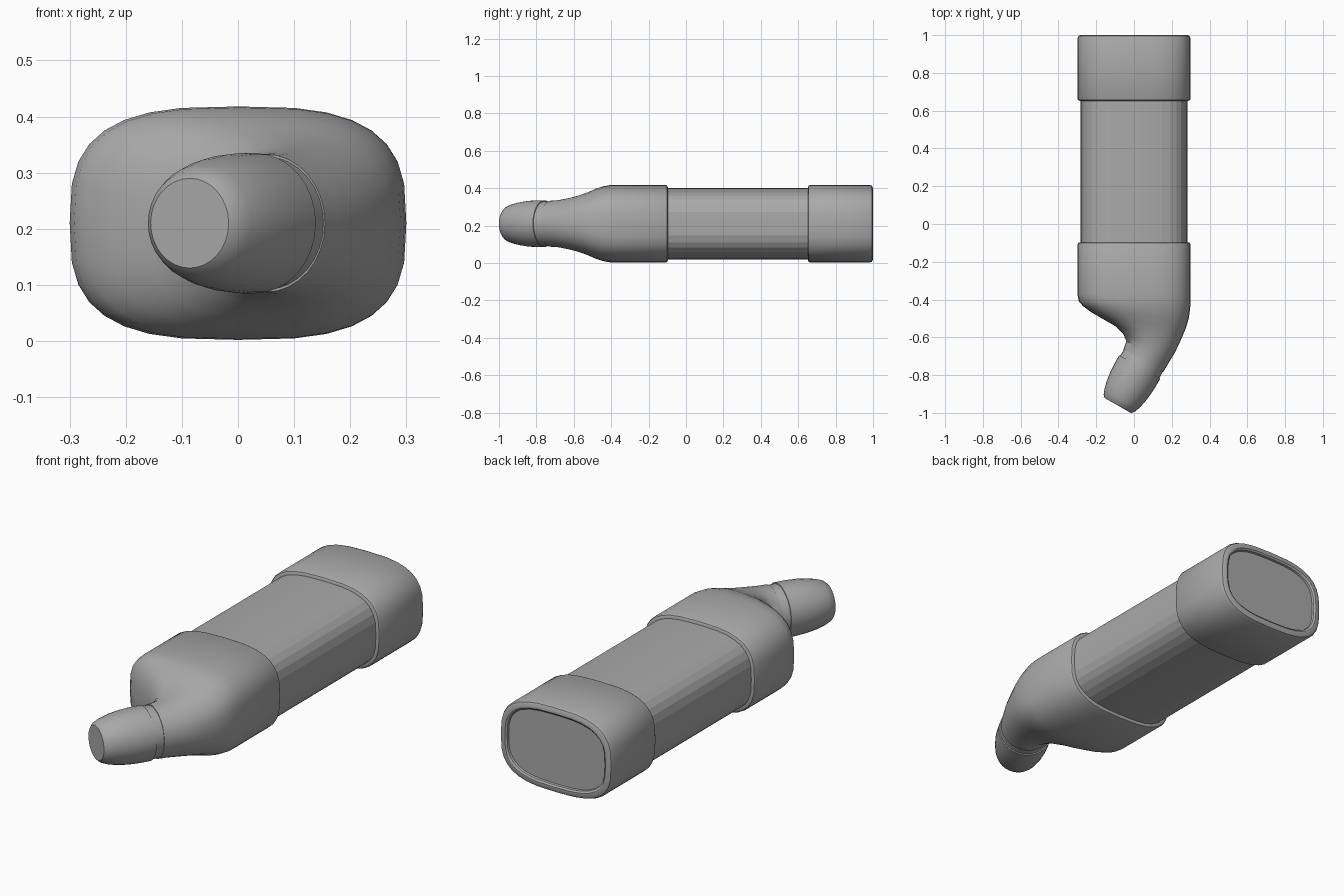
import bpy, bmesh, math
from mathutils import Vector

cube = bpy.data.objects.get("Cube")
if cube:
    bpy.data.objects.remove(cube)

SIDES = 32
MID_Z = 0.21

grey = bpy.data.materials.new("plain grey")
grey.use_nodes = True
colour = (0.4, 0.4, 0.4, 1)
grey.diffuse_color = colour
grey.node_tree.nodes["Principled BSDF"].inputs["Base Color"].default_value = colour


def ring(bm, left, right, half_h, power):
    """Superellipse ring spanning two side points, upright in z."""
    left, right = Vector((*left, MID_Z)), Vector((*right, MID_Z))
    mid, arm = (left + right) / 2, (right - left) / 2
    verts = []
    for i in range(SIDES):
        a = 2 * math.pi * i / SIDES
        c, s = math.cos(a), math.sin(a)
        u = math.copysign(abs(c) ** (2 / power), c)
        v = math.copysign(abs(s) ** (2 / power), s)
        verts.append(bm.verts.new(mid + arm * u + Vector((0, 0, half_h * v))))
    return verts


def loft(name, sections, angle):
    """Skin a list of (left, right, half height, power) rings and cap both ends."""
    bm = bmesh.new()
    rings = [ring(bm, *s) for s in sections]
    for a, b in zip(rings, rings[1:]):
        for i in range(SIDES):
            j = (i + 1) % SIDES
            bm.faces.new((a[i], a[j], b[j], b[i]))
    bm.faces.new(rings[0])
    bm.faces.new(rings[-1])
    bmesh.ops.recalc_face_normals(bm, faces=bm.faces)
    mesh = bpy.data.meshes.new(name)
    bm.to_mesh(mesh)
    bm.free()
    mesh.materials.append(grey)
    obj = bpy.data.objects.new(name, mesh)
    bpy.context.collection.objects.link(obj)
    bpy.ops.object.select_all(action='DESELECT')
    obj.select_set(True)
    bpy.context.view_layer.objects.active = obj
    bpy.ops.object.shade_smooth_by_angle(angle=math.radians(angle))
    return obj


def straight(y, inset=0.0):
    """Full-width section at y, shrunk evenly by inset."""
    return ((-0.3 + inset, y), (0.3 - inset, y), 0.208 - inset, 3)


# Rounded lip where a cap meets the body, from body surface to full size
LIP = [(0.0, 0.025), (0.0, 0.012), (0.004, 0.004), (0.012, 0.0)]

# Grip body
loft("grip_body", [straight(-0.12, 0.018), straight(0.68, 0.018)], 8)

# Rear cap with a rolled rim and recessed end panel
rear = [straight(0.652 + d, i) for d, i in LIP]
rear += [straight(1 - d, i) for d, i in
         [(0.018, 0), (0.006, 0.005), (0, 0.016), (0, 0.03),
          (0.006, 0.038), (0.016, 0.04)]]
loft("rear_cap", rear, 32)

# Front housing bending into the neck
front = [straight(-0.097 - d, i) for d, i in LIP]
front += [
    straight(-0.37),
    ((-0.292, -0.41), (0.3, -0.41), 0.206, 3),
    ((-0.27, -0.435), (0.297, -0.45), 0.2, 2.9),
    ((-0.23, -0.465), (0.29, -0.50), 0.187, 2.7),
    ((-0.17, -0.50), (0.275, -0.55), 0.168, 2.5),
    ((-0.10, -0.54), (0.25, -0.61), 0.15, 2.3),
    ((-0.058, -0.58), (0.217, -0.68), 0.136, 2.1),
    ((-0.04, -0.62), (0.18, -0.742), 0.126, 2),
    ((-0.056, -0.663), (0.155, -0.783), 0.123, 2),
]
loft("front_housing", front, 35)

# Mouthpiece: round sections measured along the tilted neck axis
AXIS = Vector((-0.495, -0.869))
ACROSS = Vector((0.869, -0.495))
START = Vector((0.05, -0.722))


def tip(distance, radius):
    c = START + AXIS * distance
    return (c - ACROSS * radius, c + ACROSS * radius, radius, 2)


loft("neck_collar", [tip(-0.02, 0.118), tip(0.05, 0.12)], 35)
loft("mouthpiece", [tip(d, r) for d, r in
     [(0.04, 0.118), (0.04, 0.125), (0.09, 0.125), (0.14, 0.122), (0.19, 0.115),
      (0.235, 0.104), (0.262, 0.093), (0.275, 0.08)]], 35)
